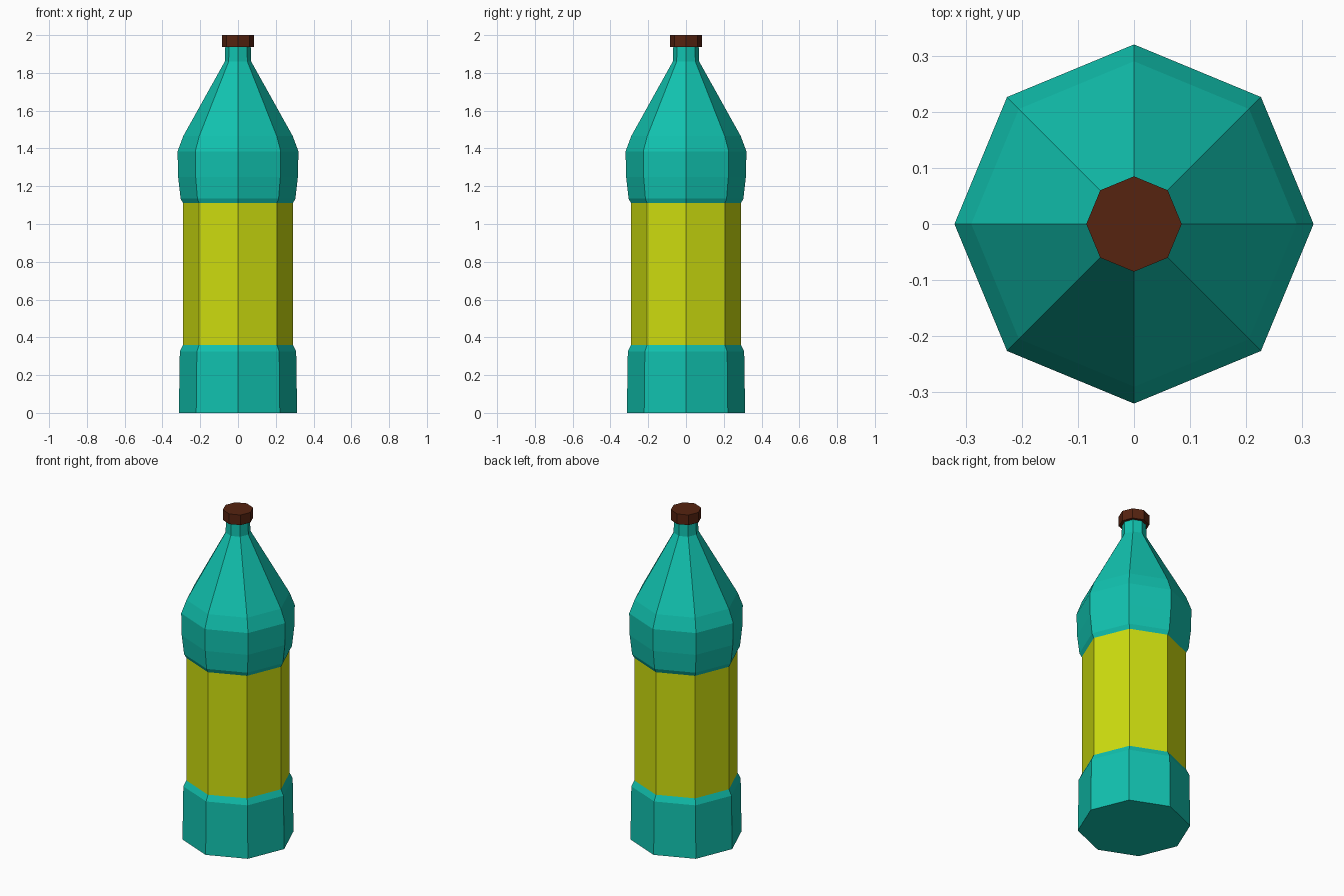
import bpy
import bmesh
from math import cos, sin, pi

SIDES = 8

cube = bpy.data.objects.get("Cube")
if cube:
    bpy.data.objects.remove(cube, do_unlink=True)


def srgb(*rgb):
    return tuple((c / 255 / 12.92) if c < 11 else ((c / 255 + 0.055) / 1.055) ** 2.4
                 for c in rgb) + (1.0,)


def make_material(name, colour):
    mat = bpy.data.materials.new(name)
    mat.use_nodes = True
    mat.diffuse_color = colour
    bsdf = mat.node_tree.nodes["Principled BSDF"]
    bsdf.inputs["Base Color"].default_value = colour
    bsdf.inputs["Roughness"].default_value = 0.6
    return mat


def lathe(name, profile, materials, pick=lambda z: 0):
    """Turn a (radius, height) profile into a closed, flat-shaded solid."""
    bm = bmesh.new()
    rings = [[bm.verts.new((r * cos(2 * pi * i / SIDES), r * sin(2 * pi * i / SIDES), z))
              for i in range(SIDES)] for r, z in profile]
    for low, high in zip(rings, rings[1:]):
        for i in range(SIDES):
            j = (i + 1) % SIDES
            bm.faces.new((low[i], low[j], high[j], high[i]))
    bm.faces.new(rings[0][::-1])
    bm.faces.new(rings[-1])
    for face in bm.faces:
        face.material_index = pick(face.calc_center_median().z)
    mesh = bpy.data.meshes.new(name)
    bm.to_mesh(mesh)
    bm.free()
    for mat in materials:
        mesh.materials.append(mat)
    obj = bpy.data.objects.new(name, mesh)
    bpy.context.collection.objects.link(obj)
    return obj


teal = make_material("teal plastic", srgb(17, 194, 175))
yellow = make_material("yellow label", srgb(205, 221, 15))
brown = make_material("brown cap", srgb(86, 35, 16))

# Bottle body: base, recessed label band, bulging shoulder, cone and neck
LABEL_LOW, LABEL_HIGH = 0.36, 1.11
body_profile = [
    (0.313, 0), (0.308, 0.325), (0.291, LABEL_LOW),
    (0.291, LABEL_HIGH), (0.304, 1.135), (0.317, 1.25), (0.32, 1.385),
    (0.29, 1.465), (0.07, 1.86), (0.067, 1.95),
]
lathe("bottle_body", body_profile, [teal, yellow],
      lambda z: 1 if LABEL_LOW < z < LABEL_HIGH else 0)

# Screw cap
lathe("bottle_cap", [(0.085, 1.938), (0.085, 2.0)], [brown])
